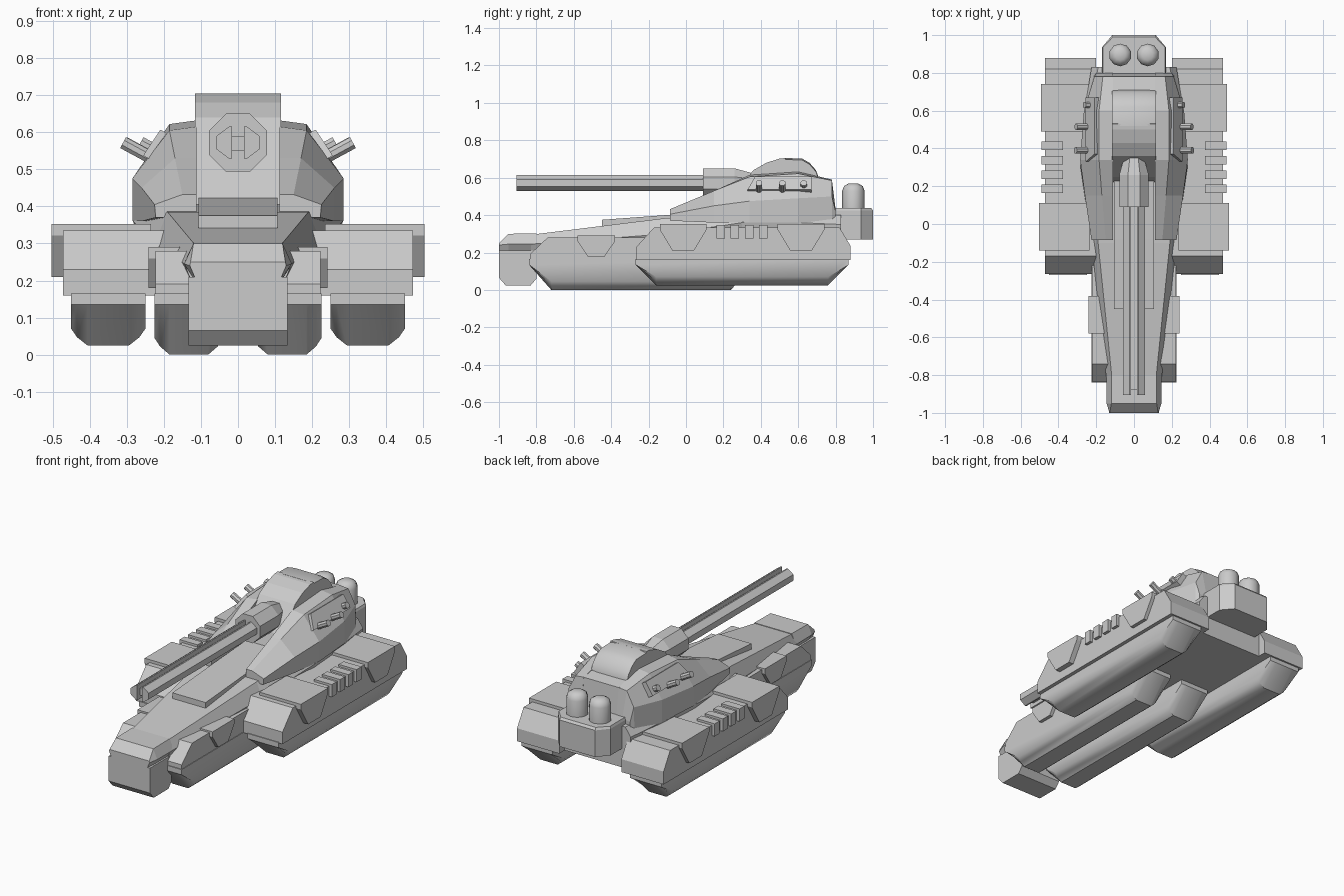
import bpy, bmesh, math
from mathutils import Vector

if "Cube" in bpy.data.objects:
    bpy.data.objects.remove(bpy.data.objects["Cube"])

grey = bpy.data.materials.new("plain grey")
grey.diffuse_color = (0.6, 0.6, 0.6, 1)
grey.use_nodes = True
grey.node_tree.nodes["Principled BSDF"].inputs["Base Color"].default_value = grey.diffuse_color


def loft(name, rings, smooth=None, mirror=False):
    """Bridge equal-sized rings of points and cap both ends."""
    bm = bmesh.new()
    vr = [[bm.verts.new(p) for p in r] for r in rings]
    n = len(vr[0])
    for a, b in zip(vr, vr[1:]):
        for i in range(n):
            j = (i + 1) % n
            bm.faces.new((a[i], a[j], b[j], b[i]))
    bm.faces.new(vr[0])
    bm.faces.new(vr[-1])
    bmesh.ops.remove_doubles(bm, verts=bm.verts, dist=0.0002)
    bmesh.ops.recalc_face_normals(bm, faces=bm.faces)
    me = bpy.data.meshes.new(name)
    bm.to_mesh(me)
    bm.free()
    ob = bpy.data.objects.new(name, me)
    bpy.context.collection.objects.link(ob)
    me.materials.append(grey)
    if mirror:
        ob.modifiers.new("mirror", "MIRROR").use_axis[0] = True
    if smooth:
        bpy.ops.object.select_all(action='DESELECT')
        ob.select_set(True)
        bpy.context.view_layer.objects.active = ob
        bpy.ops.object.shade_smooth_by_angle(angle=math.radians(smooth))
    return ob


def side_prism(name, prof, x0, x1, mirror=False):
    """Extrude a (y, z) profile across x."""
    return loft(name, [[(x, y, z) for y, z in prof] for x in (x0, x1)], mirror=mirror)


def sym_loft(name, sections):
    """Loft along y; each section is y plus right-half (x, z) points, bottom to top."""
    return loft(name, [[(x, y, z) for x, z in h] + [(-x, y, z) for x, z in reversed(h)]
                       for y, h in sections])


def tube(name, a, b, r, n=8, mirror=False, r2=None):
    a, b = Vector(a), Vector(b)
    q = (b - a).to_track_quat('Z', 'Y')
    rings = []
    for c, rad in ((a, r), (b, r2 or r)):
        rings.append([c + q @ Vector((rad * math.cos((i + .5) * 2 * math.pi / n),
                                      rad * math.sin((i + .5) * 2 * math.pi / n), 0)) for i in range(n)])
    return loft(name, rings, mirror=mirror)


def track(name, x0, x1, y0, y1, z0, z1, ramp):
    """Boat-shaped track pod with a rounded underside."""
    rings = []
    for t, up in ((0, .045), (.08, .022), (.22, 0), (.78, 0), (.92, .022), (1, .045)):
        x = x0 + (x1 - x0) * t
        b = z0 + up
        rings.append([(x, y0, z1), (x, y0, z1 - .03), (x, y0 + ramp, b),
                      (x, y1 - ramp, b), (x, y1, z1 - .03), (x, y1, z1)])
    loft(name, rings, smooth=40, mirror=True)


# tracks
track("front_track", .04, .225, -.84, .36, 0, .165, .12)
track("rear_track", .25, .45, -.27, .87, .025, .165, .11)

# fenders above the tracks
side_prism("rear_fender", [(-.265, .16), (-.265, .23), (-.17, .335), (.82, .335), (.88, .235), (.88, .16)],
           .2, .472, True)
side_prism("front_fender", [(-.835, .16), (-.835, .19), (-.74, .28), (-.1, .28), (-.1, .16)],
           .06, .222, True)

# hanging armour plates
for name, xa, xb, ya, yb, zb, zt in (
        ("front_skirt_plate", .15, .242, -.58, -.38, .18, .29),
        ("middle_skirt_plate", .235, .503, -.14, .11, .21, .352),
        ("rear_skirt_plate", .235, .493, .49, .74, .21, .352)):
    d = (yb - ya) * .27
    side_prism(name, [(ya, zt), (ya, zt - .03), (ya + d, zb), (yb - d, zb), (yb, zt - .03), (yb, zt)],
               xa, xb, True)

# cooling slats between the plates
for i in range(4):
    y = .163 + i * .076
    side_prism(f"fender_slat_{i + 1}", [(y, .275), (y + .045, .275), (y + .045, .348), (y, .348)],
               .375, .49, True)

# hull
sym_loft("hull", [
    (-.83, [(.11, .16), (.145, .245), (.115, .295)]),
    (-.1, [(.15, .16), (.225, .30), (.19, .385)]),
    (.3, [(.22, .16), (.283, .36), (.23, .41)]),
    (.6, [(.22, .16), (.262, .36), (.23, .41)]),
    (.83, [(.22, .16), (.225, .35), (.19, .40)])])
side_prism("deck_step", [(-.45, .30), (-.45, .375), (-.08, .402), (.35, .43), (.35, .30)], -.107, .107)

# nose
side_prism("nose_block", [(-1, .065), (-1, .21), (-.8, .21), (-.8, .06), (-.83, .025), (-.965, .025)],
           -.133, .133)
sym_loft("nose_cap", [
    (-1, [(.115, .205), (.13, .24), (.128, .25)]),
    (-.95, [(.12, .205), (.145, .245), (.12, .30)]),
    (-.8, [(.12, .205), (.147, .245), (.12, .302)])])

# turret cheeks, either side of the gun channel
loft("turret_cheek", [[(xi, y, zb), (xb, y, zb), (xm, y, zm), (xt, y, zt), (xi, y, zi)]
                      for y, xi, zb, xb, xm, zm, xt, zt, zi in (
    (-.085, .112, .37, .222, .225, .405, .15, .432, .432),
    (.15, .112, .36, .26, .26, .45, .17, .53, .53),
    (.34, .112, .36, .285, .285, .475, .185, .605, .615),
    (.60, .112, .36, .265, .265, .49, .185, .622, .632),
    (.78, .112, .36, .215, .21, .50, .165, .585, .59),
    (.80, .112, .36, .20, .20, .42, .15, .43, .43))], mirror=True)

# turret core, rising to the cupola
side_prism("turret_core", [(.22, .40), (.25, .50), (.36, .64), (.43, .68), (.50, .702), (.53, .705), (.55, .63),
                           (.78, .59), (.80, .40)], -.116, .116)
rings = []
for y, z in ((.52, .705), (.62, .703), (.66, .68), (.695, .64), (.71, .60)):
    rings.append([(-.116, y, .59), (-.116, y, z - .008), (-.07, y, z), (.07, y, z),
                  (.116, y, z - .008), (.116, y, .59)])
loft("cupola_canopy", rings, smooth=35)

# flank panels with launcher tubes
side = [(.33, .53), (.37, .60), (.67, .60), (.67, .53)]
loft("launcher_panel", [[(.27 - (z - .49) * .66 + o, y, z + o * .6) for y, z in side] for o in (-.02, .012)],
     mirror=True)
for i, (y, x) in enumerate(((.39, .315), (.515, .312), (.63, .268))):
    tube(f"launcher_tube_{i + 1}", (x - .11, y, .515), (x - .005, y, .572), .018, 8, True)

# gun: mantlet and twin-rail barrel
k = math.tan(math.pi / 8)


def octagon(y, r, zc=.572):
    return [(a * r, y, zc + b * r) for a, b in
            ((1, -k), (1, k), (k, 1), (-k, 1), (-1, k), (-1, -k), (-k, -1), (k, -1))]


loft("gun_mantlet", [octagon(.09, .06), octagon(.09, .078), octagon(.26, .078), octagon(.38, .045)])
r, zc = .058, .572
half = [(.016, -.72), (k * r, -.72), (r, -k * .72), (r, k * .72), (k * r, .72), (.016, .72)]
loft("barrel_rail", [[(x, y, zc + s * .06) for x, s in half] for y in (-.905, .1)], mirror=True)
loft("barrel_core", [[(x, y, z) for x, z in ((-.02, .55), (.02, .55), (.02, .59), (-.02, .59))]
                     for y in (-.88, .1)])

# rear equipment box and domed canisters
plan = [(-.17, .78), (.17, .78), (.17, .935), (.115, 1), (-.115, 1), (-.17, .935)]
top_plan = [(x * .97, min(y, .99)) for x, y in plan]
loft("rear_box", [[(x, y, .27) for x, y in plan], [(x, y, .425) for x, y in plan],
                  [(x, y, .438) for x, y in top_plan]])
rings = []
for rad, z in ((.06, .43), (.06, .53), (.05, .555), (.028, .568)):
    rings.append([(.073 + rad * math.cos((i + .5) * math.pi / 5), .895 + rad * math.sin((i + .5) * math.pi / 5), z)
                  for i in range(10)])
loft("domed_canister", rings, smooth=40, mirror=True)
